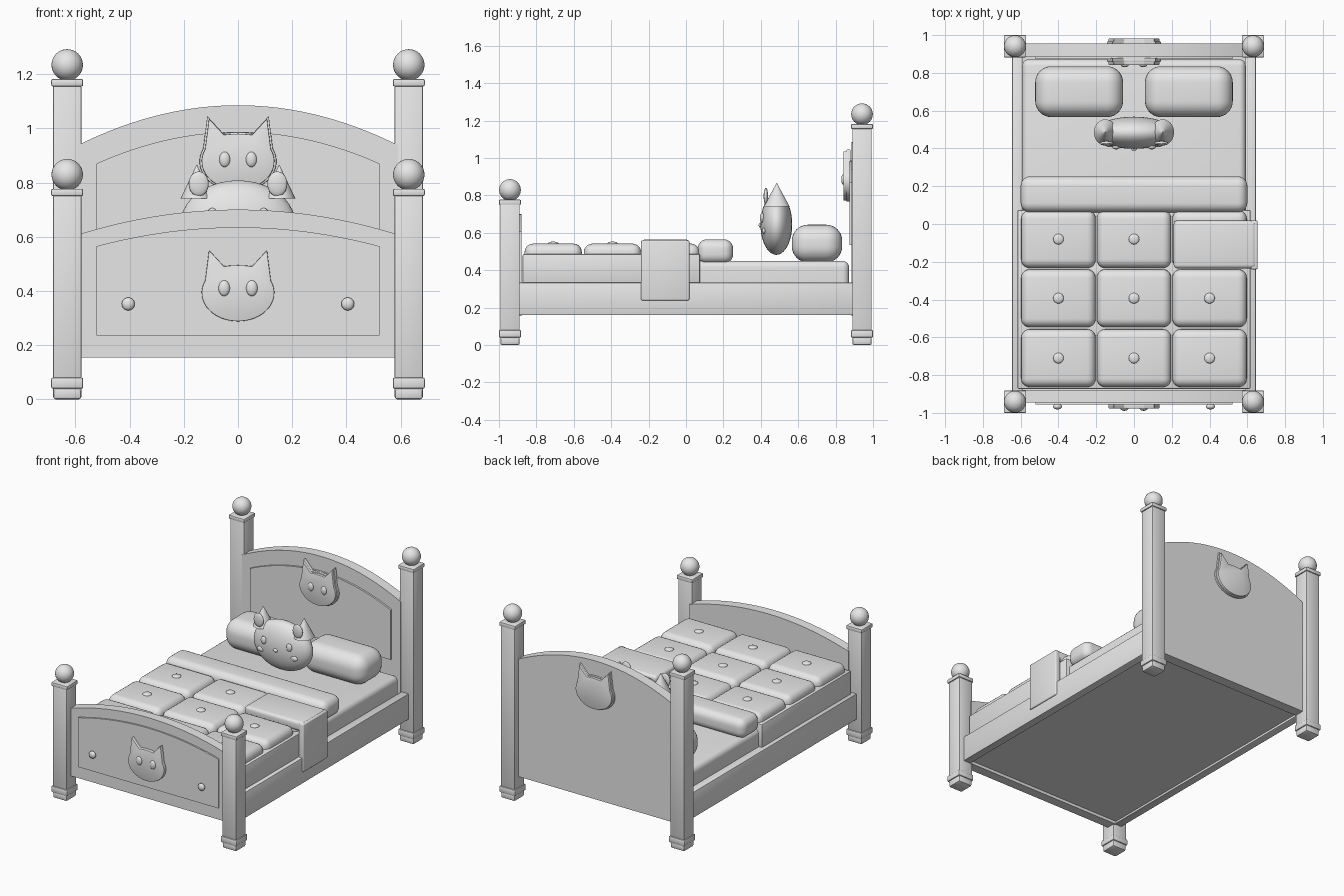
import bpy, bmesh, math
from mathutils import Matrix, Vector

if "Cube" in bpy.data.objects:
    bpy.data.objects.remove(bpy.data.objects["Cube"])

grey = bpy.data.materials.new("light grey")
grey.diffuse_color = (0.8, 0.8, 0.8, 1)
grey.use_nodes = True
grey.node_tree.nodes["Principled BSDF"].inputs["Base Color"].default_value = grey.diffuse_color


def finish(name, bm, bevel=0, segments=3, angle=35):
    bmesh.ops.recalc_face_normals(bm, faces=bm.faces)
    mesh = bpy.data.meshes.new(name)
    bm.to_mesh(mesh)
    bm.free()
    mesh.materials.append(grey)
    ob = bpy.data.objects.new(name, mesh)
    bpy.context.collection.objects.link(ob)
    if bevel:
        mod = ob.modifiers.new("bevel", 'BEVEL')
        mod.width, mod.segments = bevel, segments
    bpy.ops.object.select_all(action='DESELECT')
    ob.select_set(True)
    bpy.context.view_layer.objects.active = ob
    if bevel:
        bpy.ops.object.modifier_apply(modifier="bevel")
    bpy.ops.object.shade_smooth_by_angle(angle=math.radians(angle))
    return ob


def box(name, x, y, z, bevel=0, segments=3):
    """Box from (min, max) ranges."""
    bm = bmesh.new()
    size = [r[1] - r[0] for r in (x, y, z)]
    mid = [(r[1] + r[0]) / 2 for r in (x, y, z)]
    bmesh.ops.create_cube(bm, size=1, matrix=Matrix.Translation(mid) @ Matrix.Diagonal((*size, 1)))
    return finish(name, bm, bevel, segments)


def ball(name, c, r, seg=32):
    bm = bmesh.new()
    bmesh.ops.create_uvsphere(bm, u_segments=seg, v_segments=seg // 2, radius=1,
                              matrix=Matrix.Translation(c) @ Matrix.Diagonal((*r, 1)))
    return finish(name, bm, angle=60)


def plate(name, outline, y0, y1, bevel=0):
    """Extrude an x-z outline along y."""
    bm = bmesh.new()
    face = bm.faces.new([bm.verts.new((x, y0, z)) for x, z in outline])
    ext = bmesh.ops.extrude_face_region(bm, geom=[face])
    bmesh.ops.translate(bm, vec=(0, y1 - y0, 0),
                        verts=[v for v in ext["geom"] if isinstance(v, bmesh.types.BMVert)])
    return finish(name, bm, bevel, 2)


def arch(w, bottom, edge, top, n=32):
    pts = [(-w, bottom), (w, bottom)]
    for i in range(n + 1):
        t = 1 - 2 * i / n
        pts.append((w * t, top - (top - edge) * t * t))
    return pts


def cat_outline(cz, s):
    """Round face with two pointed ears."""
    def arc(a0, a1, n):
        return [(0.134 * math.cos(math.radians(a0 + (a1 - a0) * i / n)),
                 0.105 * math.sin(math.radians(a0 + (a1 - a0) * i / n))) for i in range(n + 1)]
    half = arc(-90, 25, 16) + [(0.107, 0.158), (0.052, 0.098), (0.025, 0.101)]
    left = [(-x, z) for x, z in reversed(half[1:])]
    return [(x * s, cz + z * s) for x, z in half + [(0, 0.102)] + left]


# posts with feet, collars and ball finials
for end, cy, top in (("head", 0.941, 1.155), ("foot", -0.941, 0.75)):
    for side in (-1, 1):
        cx = 0.63 * side

        def block(part, h, z, b):
            box(f"{end}_post_{part}", (cx - h, cx + h), (cy - h, cy + h), z, b, 2)
        block("shaft", 0.052, (0.03, top + 0.005), 0.004)
        block("foot", 0.052, (0, 0.045), 0.01)
        block("base_collar", 0.059, (0.04, 0.08), 0.006)
        block("top_collar", 0.059, (top, top + 0.027), 0.006)
        ball(f"{end}_post_finial", (cx, cy, top + 0.079), (0.058,) * 3)

# headboard and footboard with raised panels
plate("headboard", arch(0.59, 0.155, 0.938, 1.085), 0.885, 0.955)
plate("headboard_panel", arch(0.522, 0.535, 0.87, 0.987), 0.873, 0.89)
plate("footboard", arch(0.59, 0.155, 0.608, 0.70), -0.945, -0.88)
plate("footboard_panel", arch(0.522, 0.235, 0.565, 0.635), -0.955, -0.94)

# cat face emblems with eyes
plate("headboard_emblem", cat_outline(0.878, 1.0), 0.842, 0.88, 0.003)
plate("headboard_emblem_border", cat_outline(0.878, 1.06), 0.857, 0.88, 0.003)
plate("headboard_back_emblem", cat_outline(0.878, 1.0), 0.95, 0.982, 0.003)
plate("headboard_back_emblem_border", cat_outline(0.878, 1.06), 0.95, 0.967, 0.003)
plate("footboard_emblem", cat_outline(0.393, 1.0), -0.977, -0.95, 0.003)
for s in (-1, 1):
    ball("headboard_emblem_eye", (0.049 * s, 0.842, 0.885), (0.02, 0.012, 0.028), 20)
    ball("footboard_emblem_eye", (0.051 * s, -0.977, 0.41), (0.021, 0.012, 0.029), 20)
    ball("footboard_knob", (0.405 * s, -0.967, 0.352), (0.024, 0.015, 0.024), 20)

# frame and mattress
for s in (-1, 1):
    box("side_rail", sorted((0.59 * s, 0.645 * s)), (-0.9, 0.9), (0.16, 0.333), 0.005, 2)
box("bed_base", (-0.6, 0.6), (-0.89, 0.89), (0.175, 0.24))
box("mattress", (-0.592, 0.592), (-0.87, 0.872), (0.23, 0.45), 0.035, 5)

# quilt with three by three tufted squares
box("quilt_base", (-0.617, 0.617), (-0.873, 0.075), (0.32, 0.487), 0.008, 2)
for i, cx in enumerate((-0.4, 0, 0.4)):
    for j, cy in enumerate((-0.08, -0.393, -0.71)):
        box("quilt_square", (cx - 0.197, cx + 0.197), (cy - 0.153, cy + 0.153), (0.42, 0.542), 0.045, 5)
        if (i, j) != (2, 0):
            ball("quilt_button", (cx, cy, 0.542), (0.028, 0.028, 0.011), 20)
box("quilt_fold", (-0.6, 0.6), (0.062, 0.252), (0.435, 0.565), 0.05, 6)

# throw blanket hanging over the right side
box("throw_top", (0.21, 0.645), (-0.235, 0.018), (0.5, 0.565), 0.02, 4)
box("throw_side", (0.617, 0.655), (-0.24, 0.018), (0.238, 0.56), 0.008, 3)

# sleeping pillows
for s in (-1, 1):
    box("pillow", sorted((0.058 * s, 0.523 * s)), (0.566, 0.835), (0.442, 0.643), 0.085, 8)

# cat cushion
ball("cat_cushion_head", (0, 0.483, 0.645), (0.213, 0.085, 0.163), 40)
for s in (-1, 1):
    bm = bmesh.new()
    bmesh.ops.create_cone(bm, cap_ends=True, segments=32, radius1=0.06, radius2=0.001, depth=0.125,
                          matrix=Matrix.Translation((0.152 * s, 0.485, 0.803))
                          @ Matrix.Diagonal((1, 1.15, 1, 1)))
    finish("cat_cushion_ear", bm)
    ball("cat_cushion_inner_ear", (0.145 * s, 0.427, 0.795), (0.037, 0.012, 0.046), 20)
    ball("cat_cushion_eye", (0.095 * s, 0.407, 0.68), (0.02, 0.012, 0.026), 20)
    ball("cat_cushion_cheek", (0.125 * s, 0.417, 0.61), (0.026, 0.01, 0.017), 20)
ball("cat_cushion_nose", (0, 0.398, 0.64), (0.016, 0.01, 0.012), 20)
